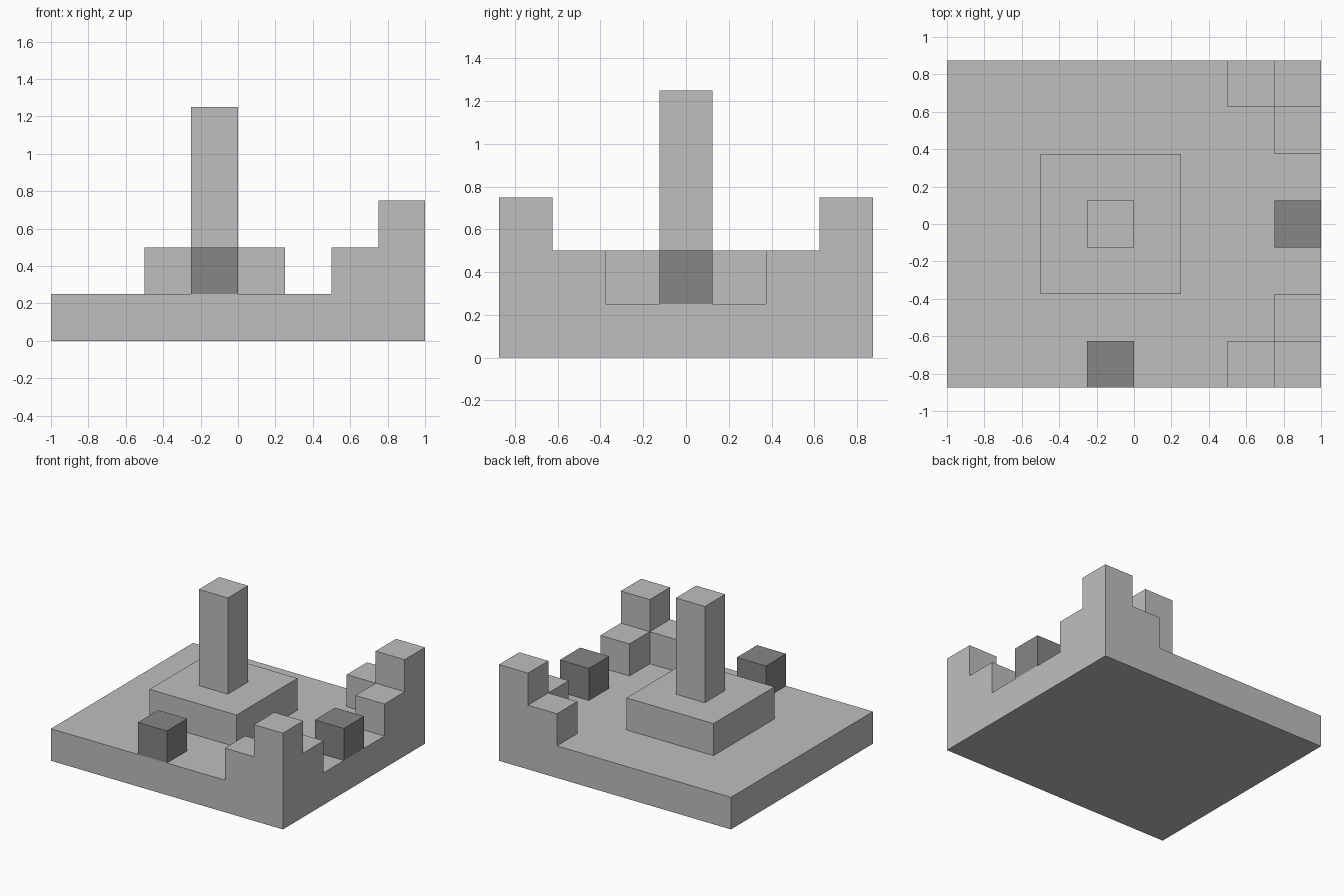
import bpy
import bmesh

U = 0.25  # size of one block

default = bpy.data.objects.get("Cube")
if default:
    bpy.data.objects.remove(default, do_unlink=True)


def make_material(name, value):
    mat = bpy.data.materials.new(name)
    mat.use_nodes = True
    colour = (value, value, value, 1)
    mat.diffuse_color = colour
    mat.node_tree.nodes["Principled BSDF"].inputs["Base Color"].default_value = colour
    return mat


light_grey = make_material("light grey", 0.52)
dark_grey = make_material("dark grey", 0.24)


def prism(name, outline, bottom, top, mat):
    """Extrude a flat outline, given in blocks, between two heights."""
    bm = bmesh.new()
    face = bm.faces.new([bm.verts.new((x * U, y * U, bottom * U)) for x, y in outline])
    result = bmesh.ops.extrude_face_region(bm, geom=[face])
    raised = [v for v in result["geom"] if isinstance(v, bmesh.types.BMVert)]
    bmesh.ops.translate(bm, verts=raised, vec=(0, 0, (top - bottom) * U))
    bmesh.ops.recalc_face_normals(bm, faces=bm.faces)
    mesh = bpy.data.meshes.new(name)
    bm.to_mesh(mesh)
    bm.free()
    mesh.materials.append(mat)
    obj = bpy.data.objects.new(name, mesh)
    bpy.context.collection.objects.link(obj)
    return obj


def block(name, x, y, bottom, top, mat):
    (x0, x1), (y0, y1) = x, y
    return prism(name, [(x0, y0), (x1, y0), (x1, y1), (x0, y1)], bottom, top, mat)


# Floor slab, plinth and central pillar
block("floor_slab", (-4, 4), (-3.5, 3.5), 0, 1, light_grey)
block("plinth", (-2, 1), (-1.5, 1.5), 1, 2, light_grey)
block("pillar", (-1, 0), (-0.5, 0.5), 2, 5, light_grey)

# Stepped corner walls: an L-shaped step with a raised corner block
step = [(2, 3.5), (2, 2.5), (3, 2.5), (3, 1.5), (4, 1.5), (4, 3.5)]
for side, s in (("front", -1), ("back", 1)):
    prism(f"{side}_corner_step", [(x, s * y) for x, y in step], 1, 2, light_grey)
    block(f"{side}_corner_top", (3, 4), sorted((s * 2.5, s * 3.5)), 2, 3, light_grey)

# Dark blocks in the wall gaps
block("front_dark_block", (-1, 0), (-3.5, -2.5), 1, 2, dark_grey)
block("left_dark_block", (3, 4), (-0.5, 0.5), 1, 2, dark_grey)
